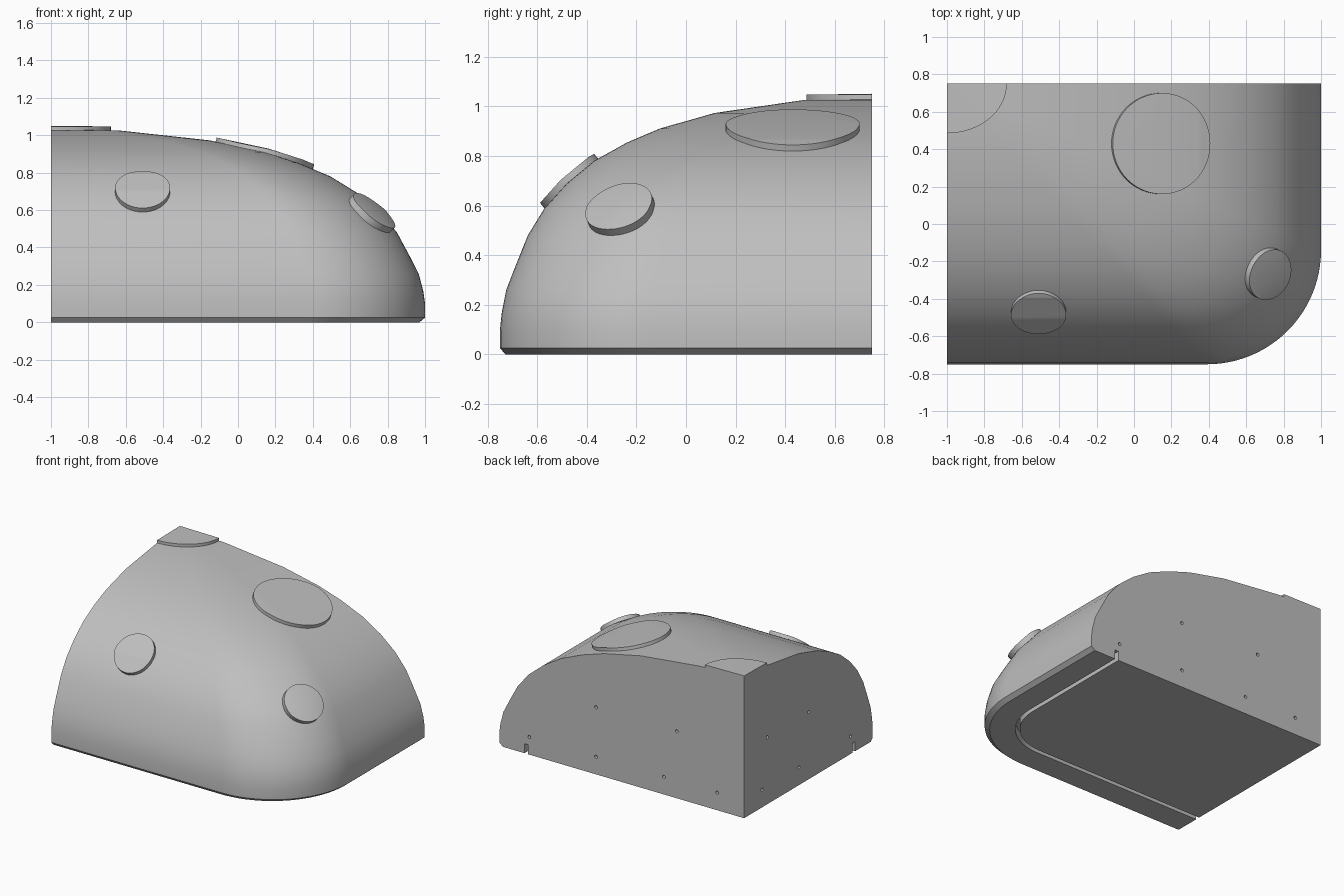
import bpy, bmesh, math
from mathutils import Matrix, Vector
from mathutils.bvhtree import BVHTree

if "Cube" in bpy.data.objects:
    bpy.data.objects.remove(bpy.data.objects["Cube"])

grey = bpy.data.materials.new("plain_grey")
grey.use_nodes = True
grey.diffuse_color = (0.52, 0.52, 0.52, 1)
grey.node_tree.nodes["Principled BSDF"].inputs["Base Color"].default_value = grey.diffuse_color

AXIS = Vector((-1, 0.75, 0))      # corner where the two flat cut faces meet
CORNER = 0.61                     # plan radius of the rounded corner
# Dome profile: (share of the base outline, height), chamfer first
PROFILE = [(0.985, 0), (1, 0.025), (1, 0.1), (0.995, 0.17), (0.983, 0.26), (0.96, 0.35),
           (0.925, 0.48), (0.88, 0.59), (0.82, 0.69), (0.747, 0.78), (0.66, 0.853),
           (0.571, 0.91), (0.423, 0.973), (0.18, 1.026)]
TOP = 1.03


def outline(inset=0, extra=0, steps=24):
    """Open plan path: front side, rounded corner, right side."""
    r = CORNER - inset
    pts = [Vector((-1 - extra, inset - 0.75, 0))]
    for i in range(steps + 1):
        a = math.pi / 2 * i / steps
        pts.append(Vector((1 - CORNER + r * math.sin(a), CORNER - 0.75 - r * math.cos(a), 0)))
    pts.append(Vector((1 - inset, 0.75 + extra, 0)))
    return pts


def make_object(name, bm):
    bmesh.ops.recalc_face_normals(bm, faces=bm.faces)
    mesh = bpy.data.meshes.new(name)
    bm.to_mesh(mesh)
    bm.free()
    mesh.materials.append(grey)
    obj = bpy.data.objects.new(name, mesh)
    bpy.context.collection.objects.link(obj)
    return obj


def make_dome(name, size=1):
    """Quarter dome: scaled copies of the outline lofted up to the apex."""
    bm = bmesh.new()
    rings = []
    for share, z in PROFILE:
        up = Vector((0, 0, z))
        rings.append([bm.verts.new(AXIS + size * (share * (p - AXIS) + up)) for p in outline()])
    apex = bm.verts.new(AXIS + Vector((0, 0, TOP * size)))
    foot = bm.verts.new(AXIS)
    for low, high in zip(rings, rings[1:]):
        for i in range(len(low) - 1):
            bm.faces.new((low[i], low[i + 1], high[i + 1], high[i]))
    for a, b in zip(rings[-1], rings[-1][1:]):
        bm.faces.new((a, b, apex))
    bm.faces.new(rings[0] + [foot])
    for side in (0, -1):
        bm.faces.new([ring[side] for ring in rings] + [apex, foot])
    return make_object(name, bm)


def make_cylinder(name, radius, depth, matrix, sides=64):
    bm = bmesh.new()
    bmesh.ops.create_cone(bm, cap_ends=True, segments=sides, radius1=radius,
                          radius2=radius, depth=depth, matrix=matrix)
    return make_object(name, bm)


def boolean(target, cutter, operation):
    mod = target.modifiers.new("cut", "BOOLEAN")
    mod.operation = operation
    mod.solver = "EXACT"
    mod.object = cutter
    bpy.context.view_layer.objects.active = target
    bpy.ops.object.modifier_apply(modifier=mod.name)


def smooth(obj):
    bpy.ops.object.select_all(action="DESELECT")
    obj.select_set(True)
    bpy.context.view_layer.objects.active = obj
    bpy.ops.object.shade_smooth_by_angle(angle=math.radians(30))


shell = make_dome("dome_body")
bpy.context.view_layer.update()
surface = BVHTree.FromObject(shell, bpy.context.evaluated_depsgraph_get())

# Raised round pads that follow the dome surface
raised = make_dome("raised_helper", 1.02)
raised.hide_render = True
pads = []
for name, x, y, radius in (("front_pad", -0.51, -0.47, 0.147),
                           ("corner_pad", 0.715, -0.265, 0.14),
                           ("upper_pad", 0.145, 0.43, 0.27)):
    point, normal, _, _ = surface.ray_cast(Vector((x, y, 3)), Vector((0, 0, -1)))
    turn = normal.to_track_quat("Z", "Y").to_matrix().to_4x4()
    pads.append(make_cylinder(name, radius, 0.24, Matrix.Translation(point) @ turn))
oval = Matrix.Translation(AXIS + Vector((0, 0, TOP))) @ Matrix.Diagonal((0.32, 0.265, 1, 1))
pads.append(make_cylinder("top_pad", 1, 0.2, oval))
for pad in pads:
    boolean(pad, raised, "INTERSECT")
    smooth(pad)
bpy.data.objects.remove(raised)

# Groove in the underside, parallel to the outer edge
bm = bmesh.new()
walls = [[bm.verts.new(p + Vector((0, 0, -0.1))) for p in outline(d, 0.1)] for d in (0.205, 0.235)]
for i in range(len(walls[0]) - 1):
    bm.faces.new((walls[0][i], walls[0][i + 1], walls[1][i + 1], walls[1][i]))
new = bmesh.ops.extrude_face_region(bm, geom=bm.faces[:])["geom"]
bmesh.ops.translate(bm, vec=(0, 0, 0.17), verts=[v for v in new if isinstance(v, bmesh.types.BMVert)])
cutters = [make_object("groove_cutter", bm)]

# Small pin holes in the two flat cut faces
LOW, HIGH = 0.13, 0.495
for x, z in ((0.755, LOW), (0.21, LOW), (-0.345, LOW), (-0.78, LOW), (0.21, HIGH), (-0.45, HIGH)):
    place = Matrix.Translation((x, 0.75, z)) @ Matrix.Rotation(math.pi / 2, 4, "X")
    cutters.append(make_cylinder("back_hole_cutter", 0.012, 0.2, place, 16))
for y, z in ((-0.49, LOW), (0.11, LOW), (0.54, LOW), (-0.005, HIGH), (0.48, HIGH)):
    place = Matrix.Translation((-1, y, z)) @ Matrix.Rotation(math.pi / 2, 4, "Y")
    cutters.append(make_cylinder("side_hole_cutter", 0.012, 0.2, place, 16))
for cutter in cutters:
    cutter.hide_render = True
    boolean(shell, cutter, "DIFFERENCE")
    bpy.data.objects.remove(cutter)
smooth(shell)
